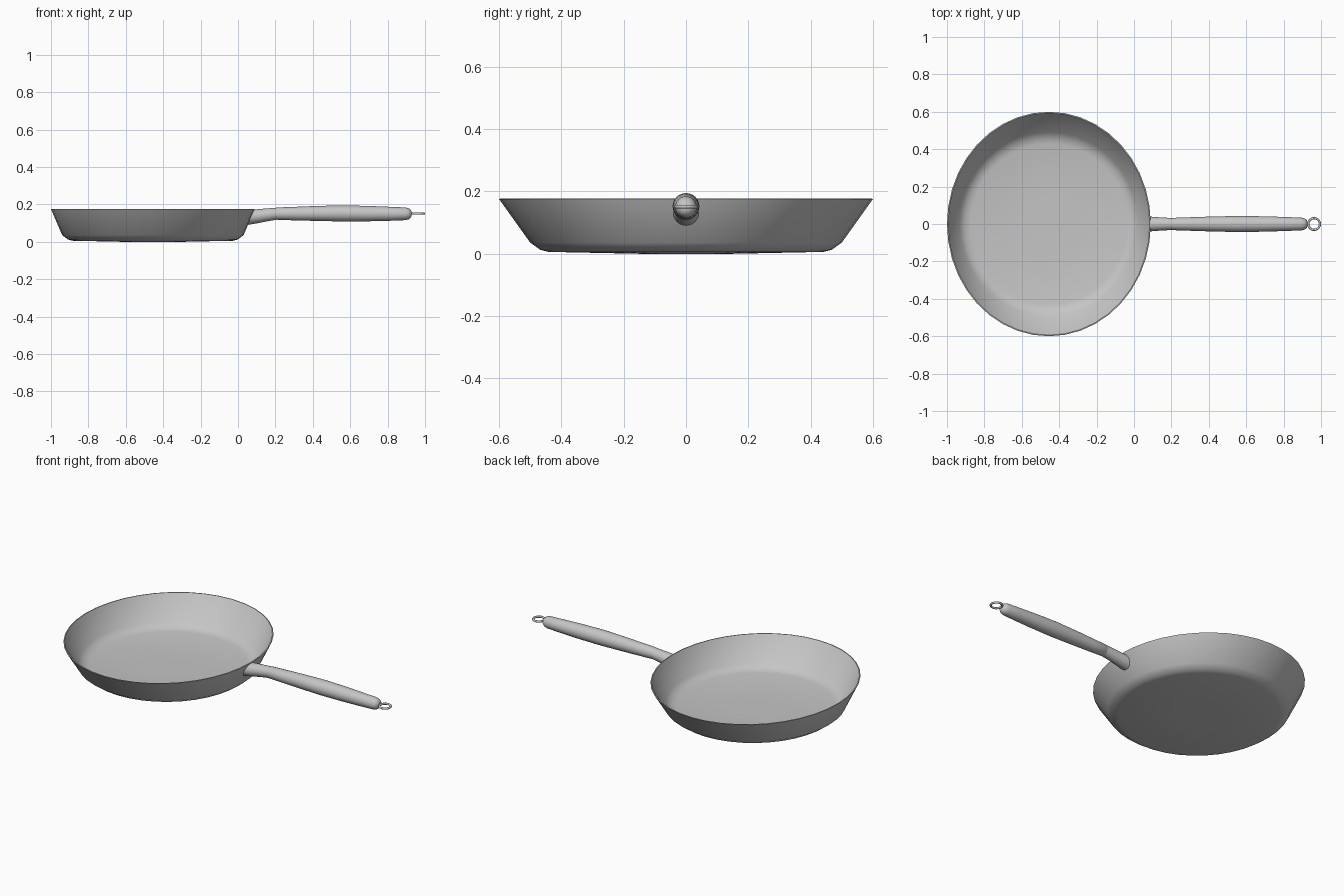
import bpy
import bmesh
from math import sin, cos, tau, radians

cube = bpy.data.objects.get("Cube")
if cube:
    bpy.data.objects.remove(cube, do_unlink=True)

steel = bpy.data.materials.new("grey metal")
steel.use_nodes = True
GREY = (0.56, 0.56, 0.56, 1)
steel.diffuse_color = GREY
steel.node_tree.nodes["Principled BSDF"].inputs["Base Color"].default_value = GREY


def finish(obj):
    obj.data.materials.append(steel)
    bpy.ops.object.select_all(action='DESELECT')
    obj.select_set(True)
    bpy.context.view_layer.objects.active = obj
    bpy.ops.object.shade_smooth_by_angle(angle=radians(42))


def loft(name, rings):
    """Skin a list of equal point rings and close both ends."""
    bm = bmesh.new()
    loops = [[bm.verts.new(p) for p in ring] for ring in rings]
    n = len(loops[0])
    for a, b in zip(loops, loops[1:]):
        for i in range(n):
            j = (i + 1) % n
            bm.faces.new((a[i], a[j], b[j], b[i]))
    bm.faces.new(loops[0])
    bm.faces.new(loops[-1])
    bmesh.ops.recalc_face_normals(bm, faces=bm.faces)
    mesh = bpy.data.meshes.new(name)
    bm.to_mesh(mesh)
    bm.free()
    obj = bpy.data.objects.new(name, mesh)
    bpy.context.collection.objects.link(obj)
    finish(obj)


def flat_ring(rx, ry, z, n=40):
    return [(-0.455 + rx * cos(tau * i / n), ry * sin(tau * i / n), z) for i in range(n)]


def upright_ring(x, z, r, lean=0, n=24):
    return [(x + lean * r * sin(tau * i / n), r * cos(tau * i / n), z + r * sin(tau * i / n))
            for i in range(n)]


# Pan: outside from the base up, over the rim, then down to the inner floor
pan = [(0.15, 0.15, 0.0), (0.43, 0.44, 0.006), (0.455, 0.468, 0.013), (0.485, 0.5, 0.036),
       (0.545, 0.6, 0.176), (0.539, 0.594, 0.177),
       (0.478, 0.492, 0.042), (0.448, 0.46, 0.021), (0.42, 0.43, 0.015), (0.15, 0.15, 0.01)]
loft("pan_body", [flat_ring(*p) for p in pan])

# Ferrule: its first ring leans to follow the sloping wall
ferrule = [(0.066, 0.131, 0.041, 0.43), (0.105, 0.137, 0.038, 0.1),
           (0.16, 0.145, 0.034, -0.05), (0.212, 0.151, 0.032, 0)]
loft("handle_ferrule", [upright_ring(*p) for p in ferrule])

# Grip: swells in the middle and rounds off at the end
grip = [(0.208, 0.151, 0.031), (0.212, 0.151, 0.033), (0.3, 0.151, 0.036), (0.42, 0.152, 0.04),
        (0.56, 0.152, 0.043), (0.7, 0.151, 0.041), (0.82, 0.15, 0.037), (0.895, 0.15, 0.034),
        (0.912, 0.15, 0.03), (0.923, 0.15, 0.022), (0.928, 0.15, 0.01)]
loft("handle_grip", [upright_ring(*p) for p in grip])

# Hanging loop
bpy.ops.mesh.primitive_torus_add(location=(0.963, 0, 0.151), major_radius=0.031,
                                 minor_radius=0.006, major_segments=28, minor_segments=10)
loop = bpy.context.object
loop.name = "hanging_loop"
finish(loop)
